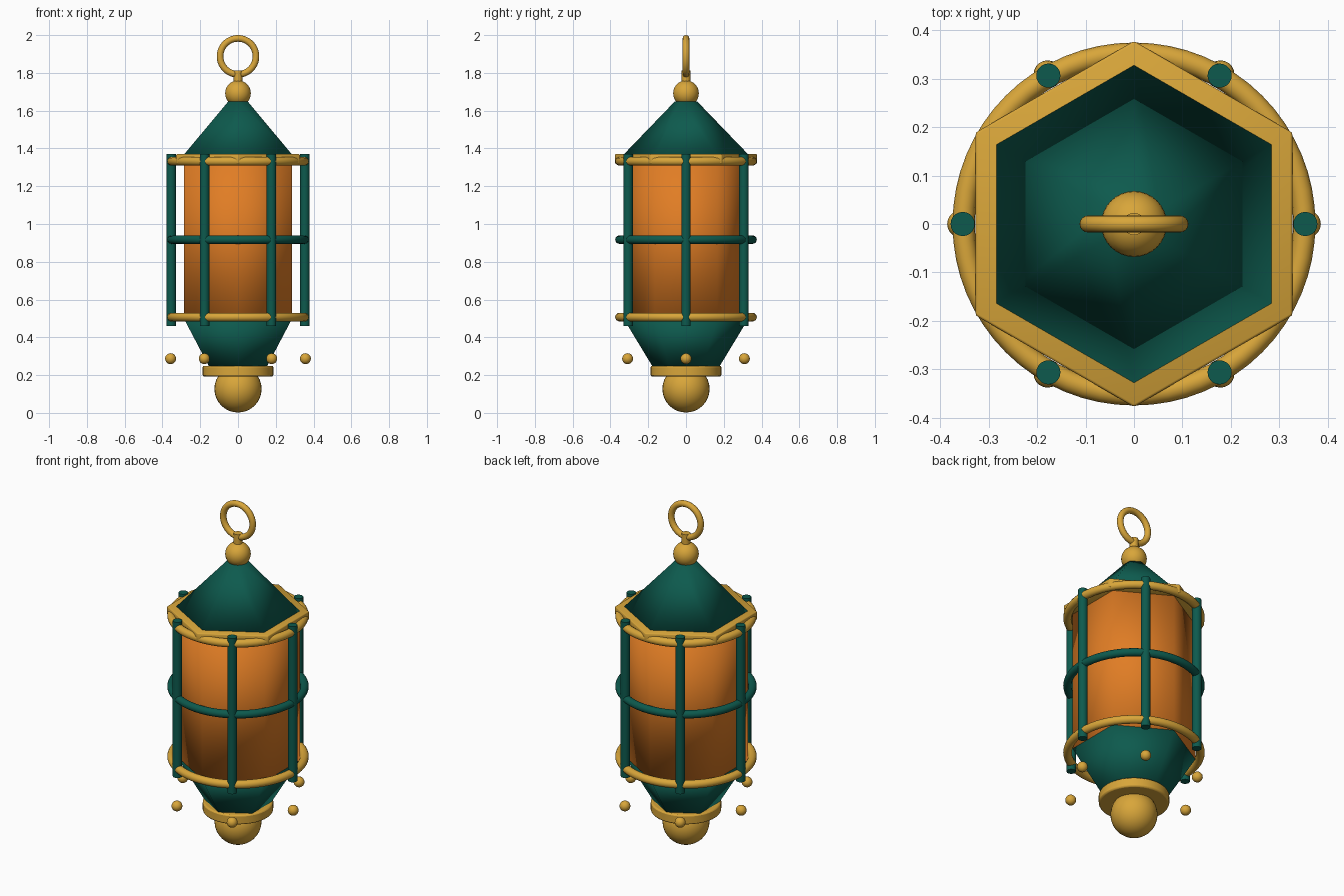
import bpy
import math

if "Cube" in bpy.data.objects:
    bpy.data.objects.remove(bpy.data.objects["Cube"])


def material(name, rgb):
    m = bpy.data.materials.new(name)
    m.diffuse_color = (*rgb, 1)
    m.use_nodes = True
    m.node_tree.nodes["Principled BSDF"].inputs["Base Color"].default_value = m.diffuse_color
    return m


GREEN = material("dark green enamel", (0.004, 0.102, 0.075))
GOLD = material("warm brass", (0.69, 0.38, 0.042))
AMBER = material("amber glass", (0.75, 0.205, 0.018))


def finish(name, mat, angle=40):
    ob = bpy.context.object
    ob.name = name
    ob.data.materials.append(mat)
    if angle is None:
        bpy.ops.object.shade_smooth()
    else:
        bpy.ops.object.shade_smooth_by_angle(angle=math.radians(angle))
    return ob


def frustum(name, mat, r_low, r_high, z0, z1, sides=48, x=0, y=0):
    bpy.ops.mesh.primitive_cone_add(vertices=sides, radius1=r_low, radius2=r_high,
                                    depth=z1 - z0, location=(x, y, (z0 + z1) / 2))
    # six-sided parts have softly blended corners
    return finish(name, mat, None if sides == 6 else 40)


def bevel(ob, width, segments=2):
    m = ob.modifiers.new("rounded_edges", 'BEVEL')
    m.width, m.segments = width, segments


def ball(name, mat, r, z, x=0, y=0, segs=32):
    bpy.ops.mesh.primitive_uv_sphere_add(segments=segs, ring_count=segs // 2,
                                         radius=r, location=(x, y, z))
    return finish(name, mat)


def hoop(name, mat, major, minor, z, rot=(0, 0, 0)):
    bpy.ops.mesh.primitive_torus_add(major_segments=64, minor_segments=16,
                                     major_radius=major, minor_radius=minor,
                                     location=(0, 0, z), rotation=rot)
    return finish(name, mat, 60)


# Hexagonal body stack, corners towards front and back
frustum("glass_body", AMBER, 0.33, 0.33, 0.498, 1.36, 6)
frustum("roof", GREEN, 0.33, 0.06, 1.368, 1.648, 6)
eave = frustum("eave_plate", GOLD, 0.378, 0.378, 1.32, 1.37, 6)
bevel(eave, 0.005)
frustum("lower_housing", GREEN, 0.178, 0.33, 0.247, 0.498, 6)

# Bottom collar and ball finial
collar = frustum("bottom_collar", GOLD, 0.187, 0.187, 0.193, 0.249)
bevel(collar, 0.008)
ball("bottom_finial", GOLD, 0.125, 0.127)

# Cage hoops
hoop("upper_hoop", GOLD, 0.352, 0.023, 1.332)
hoop("middle_hoop", GREEN, 0.353, 0.022, 0.917)
hoop("lower_hoop", GOLD, 0.352, 0.023, 0.507)

# Six cage bars with a small bead hanging under each
for i in range(6):
    a = i * math.pi / 3
    c, s = math.cos(a), math.sin(a)
    frustum(f"cage_bar_{i + 1}", GREEN, 0.025, 0.025, 0.461, 1.371, 20,
            0.354 * c, 0.354 * s)
    ball(f"bead_{i + 1}", GOLD, 0.029, 0.287, 0.357 * c, 0.357 * s, 20)

# Top knob, stem and hanging ring
ball("top_knob", GOLD, 0.068, 1.692)
frustum("ring_stem", GOLD, 0.023, 0.023, 1.74, 1.813, 20)
hoop("hanging_ring", GOLD, 0.095, 0.0175, 1.8875, (math.pi / 2, 0, 0))
